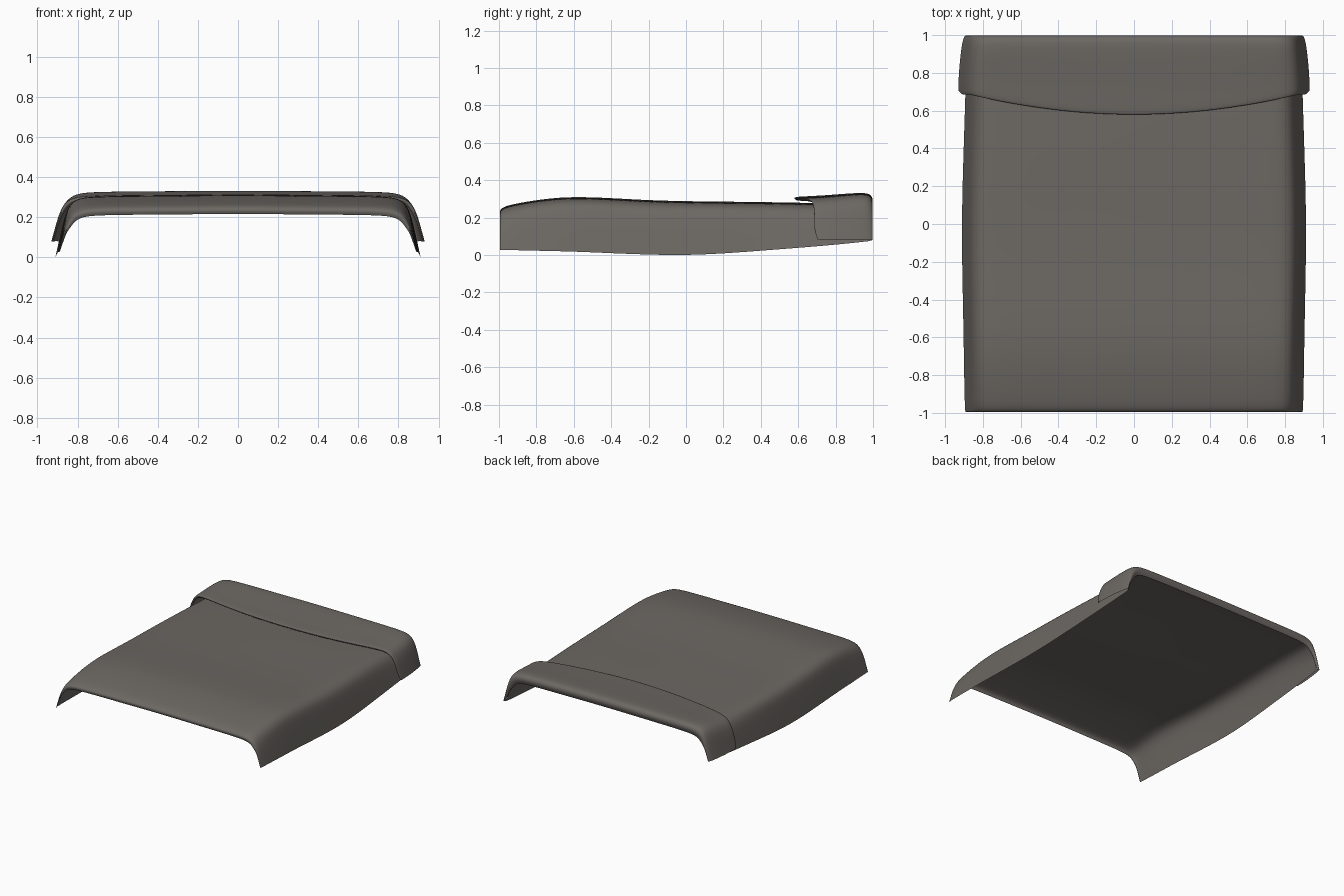
import bpy
import bmesh

cloth = bpy.data.materials.new("warm grey cloth")
cloth.diffuse_color = (0.150, 0.137, 0.124, 1)


def half_section(w, zb, zt):
    """Draped cross-section: flared side, rounded shoulder, nearly flat top."""
    h = zt - zb
    return [(w, zb), (w - 0.014, zb + h * 0.22), (w - 0.032, zb + h * 0.5),
            (w - 0.050, zt - 0.070), (w - 0.075, zt - 0.034),
            (w - 0.115, zt - 0.014), (w - 0.18, zt - 0.007),
            (w - 0.32, zt - 0.004), (0.40, zt - 0.003), (0.20, zt - 0.001)]


def drape(name, rows, shift=None):
    """Loft rows of (y, half width, bottom z, top z) into a smooth sheet."""
    bm = bmesh.new()
    grid = []
    for i, (y, w, zb, zt) in enumerate(rows):
        half = half_section(w, zb, zt)
        pts = [(-x, z) for x, z in half] + [(0, zt)] + half[::-1]
        line = []
        for j, (x, z) in enumerate(pts):
            dy = shift(i, x, min(j, len(pts) - 1 - j)) if shift else 0
            line.append(bm.verts.new((x, y + dy, z)))
        grid.append(line)
    for a, b in zip(grid, grid[1:]):
        for k in range(len(a) - 1):
            bm.faces.new((a[k], a[k + 1], b[k + 1], b[k]))
    for f in bm.faces:
        f.smooth = True
    me = bpy.data.meshes.new(name)
    bm.to_mesh(me)
    bm.free()
    me.materials.append(cloth)
    ob = bpy.data.objects.new(name, me)
    bpy.context.collection.objects.link(ob)
    sub = ob.modifiers.new("smooth", 'SUBSURF')
    sub.levels = sub.render_levels = 2
    sub.boundary_smooth = 'PRESERVE_CORNERS'
    return ob


# Main blanket, front lip to the back fold
drape("blanket", [
    (-0.988, 0.888, 0.028, 0.216),
    (-1.000, 0.892, 0.027, 0.238),
    (-0.975, 0.895, 0.027, 0.260),
    (-0.90, 0.897, 0.026, 0.278),
    (-0.75, 0.900, 0.022, 0.302),
    (-0.60, 0.902, 0.019, 0.313),
    (-0.40, 0.906, 0.010, 0.305),
    (-0.20, 0.910, 0.002, 0.293),
    (0.00, 0.911, -0.001, 0.288),
    (0.20, 0.908, 0.008, 0.286),
    (0.45, 0.900, 0.027, 0.283),
    (0.68, 0.893, 0.045, 0.279),
    (0.85, 0.888, 0.060, 0.272),
    (0.985, 0.882, 0.075, 0.262),
])


# Turned-back flap with a bowed front edge and rounded lower corners
def bow(i, x, from_end):
    fade = (1.0, 1.0, 1.0, 0.75, 0.45, 0.2, 0, 0, 0, 0)[i]
    dy = -0.108 * fade * (1 - min(1, abs(x) / 0.87) ** 2)
    if i < 3 and from_end == 0:
        dy += 0.018
    return dy


drape("folded_flap", [
    (0.698, 0.918, 0.086, 0.293),
    (0.682, 0.925, 0.083, 0.303),
    (0.690, 0.931, 0.081, 0.312),
    (0.74, 0.930, 0.080, 0.315),
    (0.81, 0.926, 0.079, 0.321),
    (0.88, 0.920, 0.080, 0.329),
    (0.95, 0.911, 0.080, 0.334),
    (0.988, 0.902, 0.080, 0.326),
    (1.002, 0.892, 0.080, 0.296),
    (0.985, 0.882, 0.078, 0.262),
], bow)
